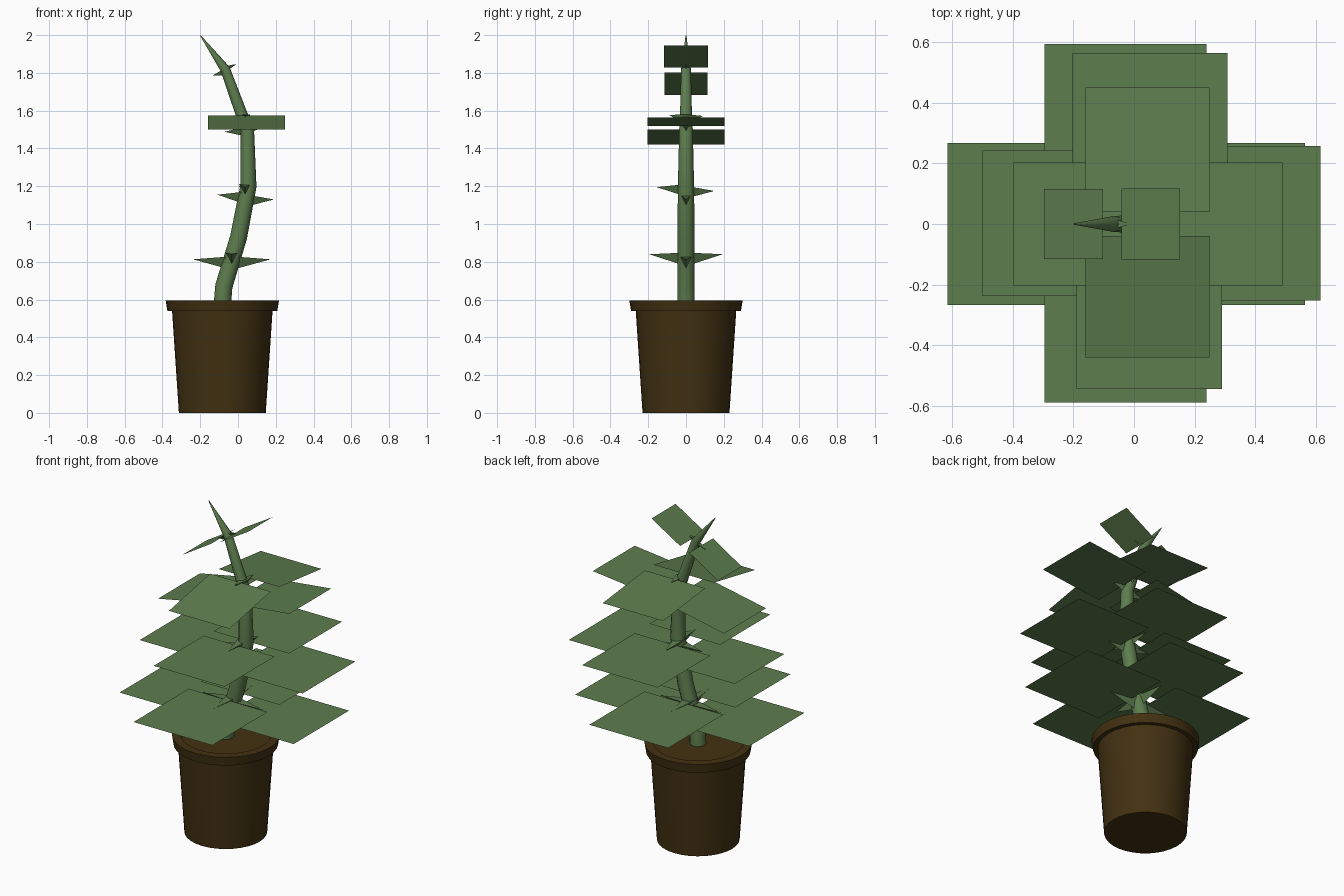
import bpy, bmesh, math
from mathutils import Vector

if "Cube" in bpy.data.objects:
    bpy.data.objects.remove(bpy.data.objects["Cube"])


def material(name, rgb):
    m = bpy.data.materials.new(name)
    m.use_nodes = True
    m.diffuse_color = (*rgb, 1)
    m.node_tree.nodes["Principled BSDF"].inputs["Base Color"].default_value = (*rgb, 1)
    return m


green = material("leaf green", (0.11, 0.205, 0.076))
brown = material("dark brown", (0.055, 0.031, 0.006))


def finish(name, bm, mat, smooth=False):
    bmesh.ops.recalc_face_normals(bm, faces=bm.faces)
    mesh = bpy.data.meshes.new(name)
    bm.to_mesh(mesh)
    bm.free()
    mesh.materials.append(mat)
    obj = bpy.data.objects.new(name, mesh)
    bpy.context.collection.objects.link(obj)
    if smooth:
        bpy.ops.object.select_all(action="DESELECT")
        obj.select_set(True)
        bpy.context.view_layer.objects.active = obj
        bpy.ops.object.shade_smooth_by_angle(angle=math.radians(35))
    return obj


def loft(name, rings, sides, mat):
    """Skin circular rings given as (centre, tilt about y, radius)."""
    bm = bmesh.new()
    loops = []
    for centre, tilt, r in rings:
        loop = []
        for i in range(sides):
            a = math.tau * i / sides
            u, v = r * math.cos(a), r * math.sin(a)
            loop.append(bm.verts.new(Vector(centre) + Vector((u * math.cos(tilt), v, -u * math.sin(tilt)))))
        loops.append(loop)
    for lo, hi in zip(loops, loops[1:]):
        for i in range(sides):
            j = (i + 1) % sides
            bm.faces.new((lo[i], lo[j], hi[j], hi[i]))
    bm.faces.new(loops[0][::-1])
    bm.faces.new(loops[-1])
    return finish(name, bm, mat, smooth=True)


# Pot with rim and soil
POT_X = -0.083
pot_profile = [(0.23, 0), (0.266, 0.54), (0.291, 0.54), (0.30, 0.595), (0.25, 0.595), (0.247, 0.585)]
loft("pot", [((POT_X, 0, z), 0, r) for r, z in pot_profile], 32, brown)

# Curved, tapering stem
path = [(-0.083, 0.57, 0.046), (-0.075, 0.67, 0.046), (0.003, 0.93, 0.045), (0.055, 1.2, 0.043),
        (0.049, 1.5, 0.036), (0.012, 1.6, 0.031), (-0.068, 1.82, 0.026), (-0.199, 1.998, 0.002)]
stem_rings = []
for i, (x, z, r) in enumerate(path):
    a, b = path[max(i - 1, 0)], path[min(i + 1, len(path) - 1)]
    stem_rings.append(((x, 0, z), math.atan2(b[0] - a[0], b[1] - a[1]), r))
loft("stem", stem_rings, 12, green)


def leaf(name, direction, near, far, mid, half, z_near, z_far):
    """Flat square leaf running outward along a direction from near to far."""
    d = Vector(direction)
    side = Vector((abs(d.y), abs(d.x), 0))
    bm = bmesh.new()
    corners = [(near, -1, z_near), (far, -1, z_far), (far, 1, z_far), (near, 1, z_near)]
    f = bm.faces.new([bm.verts.new(d * run + side * (mid + s * half) + Vector((0, 0, z)))
                      for run, s, z in corners])
    f.normal_update()
    if f.normal.z < 0:
        f.normal_flip()
    mesh = bpy.data.meshes.new(name)
    bm.to_mesh(mesh)
    bm.free()
    mesh.materials.append(green)
    bpy.context.collection.objects.link(bpy.data.objects.new(name, mesh))


def stalk(name, direction, base, reach, z_tip, size):
    """Three sided spike, flat on top, joining the stem to a leaf."""
    d = Vector(direction)
    side = Vector((-d.y, d.x, 0)) * size
    base = Vector(base)
    tip = base + d * reach
    tip.z = z_tip
    up = Vector((0, 0, size))
    bm = bmesh.new()
    a, b, c, t = [bm.verts.new(p) for p in (base + side + up * 0.8, base - side + up * 0.8, base - up * 1.2, tip)]
    for tri in ((a, b, c), (a, b, t), (b, c, t), (c, a, t)):
        bm.faces.new(tri)
    finish(name, bm, green)


FRONT, BACK, LEFT, RIGHT = (0, -1, 0), (0, 1, 0), (1, 0, 0), (-1, 0, 0)
NAMES = {FRONT: "front", BACK: "back", LEFT: "left", RIGHT: "right"}

# Leaves per tier: direction, near, far, sideways middle, half width, z near, z far
tiers = {
    "lower": [(FRONT, 0.055, 0.59, -0.028, 0.267, 0.84, 0.84), (BACK, 0.06, 0.595, -0.028, 0.267, 0.84, 0.84),
              (LEFT, 0.03, 0.565, 0, 0.268, 0.812, 0.812), (RIGHT, 0.08, 0.615, 0, 0.268, 0.812, 0.812)],
    "middle": [(FRONT, 0.06, 0.545, 0.05, 0.24, 1.195, 1.195), (BACK, 0.053, 0.565, 0.053, 0.256, 1.175, 1.175),
               (LEFT, 0.105, 0.615, 0.002, 0.255, 1.13, 1.13), (RIGHT, 0.02, 0.5, 0.002, 0.24, 1.153, 1.153)],
    "upper": [(FRONT, 0.04, 0.44, 0.045, 0.205, 1.575, 1.5), (BACK, 0.042, 0.45, 0.045, 0.205, 1.572, 1.527),
              (LEFT, 0.085, 0.49, 0, 0.203, 1.52, 1.565), (RIGHT, -0.005, 0.4, 0, 0.203, 1.5, 1.42)],
    "top": [(LEFT, -0.042, 0.152, 0, 0.117, 1.828, 1.945), (RIGHT, 0.102, 0.297, 0, 0.115, 1.802, 1.682)],
}
for tier, leaves in tiers.items():
    for direction, *rest in leaves:
        leaf(f"{tier}_{NAMES[direction]}_leaf", direction, *rest)

# Stalks per tier: stem x, size, then direction, base z, reach, tip z
stalks = {
    "lower": (-0.033, 0.036, [(FRONT, 0.82, 0.195, 0.84), (BACK, 0.82, 0.195, 0.84),
                              (LEFT, 0.8, 0.205, 0.813), (RIGHT, 0.8, 0.205, 0.813)]),
    "middle": (0.038, 0.033, [(FRONT, 1.185, 0.155, 1.195), (BACK, 1.175, 0.15, 1.175),
                              (LEFT, 1.13, 0.152, 1.13), (RIGHT, 1.145, 0.148, 1.155)]),
    "upper": (0.04, 0.026, [(FRONT, 1.56, 0.09, 1.577), (BACK, 1.56, 0.09, 1.572),
                            (LEFT, 1.505, 0.11, 1.52), (RIGHT, 1.495, 0.11, 1.488)]),
    "top": (-0.072, 0.018, [(LEFT, 1.82, 0.064, 1.847), (RIGHT, 1.808, 0.065, 1.785)]),
}
for tier, (x, size, items) in stalks.items():
    for direction, z, reach, z_tip in items:
        stalk(f"{tier}_{NAMES[direction]}_stalk", direction, (x, 0, z), reach, z_tip, size)
